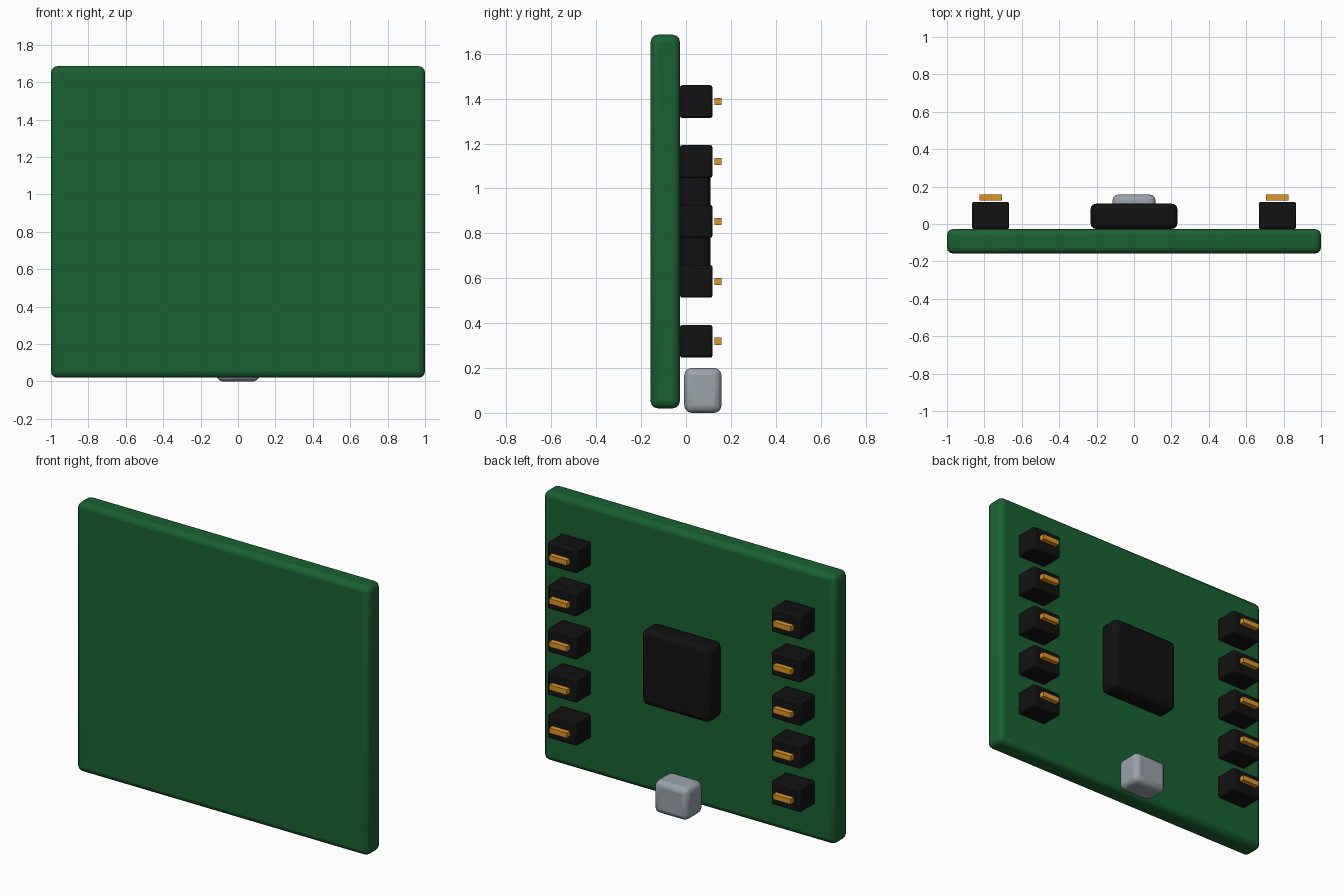
import bpy, math

if "Cube" in bpy.data.objects:
    bpy.data.objects.remove(bpy.data.objects["Cube"])


def material(name, rgb):
    m = bpy.data.materials.new(name)
    m.diffuse_color = (*rgb, 1)
    m.use_nodes = True
    m.node_tree.nodes["Principled BSDF"].inputs["Base Color"].default_value = m.diffuse_color
    return m


GREEN = material("board_green", (0.01, 0.12, 0.03))
BLACK = material("plastic_black", (0.006, 0.006, 0.006))
GOLD = material("pin_gold", (0.75, 0.30, 0.02))
METAL = material("shell_metal", (0.32, 0.36, 0.40))


def box(name, x, y, z, mat, bevel=0.0, segments=3):
    """Box from (min, max) ranges, optionally with rounded edges."""
    c = [(a + b) / 2 for a, b in (x, y, z)]
    bpy.ops.mesh.primitive_cube_add(size=1, location=c)
    ob = bpy.context.object
    ob.name = name
    ob.scale = [b - a for a, b in (x, y, z)]
    bpy.ops.object.transform_apply(location=False, rotation=False, scale=True)
    ob.data.materials.append(mat)
    if bevel:
        mod = ob.modifiers.new("rounding", 'BEVEL')
        mod.width = bevel
        mod.segments = segments
        bpy.ops.object.shade_smooth_by_angle(angle=math.radians(35))
    return ob


# circuit board
box("circuit_board", (-1, 1), (-0.158, -0.027), (0.02, 1.685), GREEN, 0.033)

# main chip in the middle of the back face
box("main_chip", (-0.233, 0.233), (-0.027, 0.109), (0.619, 1.085), BLACK, 0.033)

# connector at the bottom edge
box("port_connector", (-0.115, 0.115), (-0.008, 0.158), (0, 0.2), METAL, 0.033)

# two columns of header blocks with gold pins
for side, sx in (("left", -0.767), ("right", 0.767)):
    for i in range(5):
        z = 0.319 + i * 0.267
        box(f"header_{side}_{i + 1}", (sx - 0.1, sx + 0.1), (-0.027, 0.118),
            (z - 0.073, z + 0.073), BLACK, 0.01, 2)
        box(f"pin_{side}_{i + 1}", (sx - 0.06, sx + 0.06), (0.126, 0.158),
            (z - 0.016, z + 0.016), GOLD)
